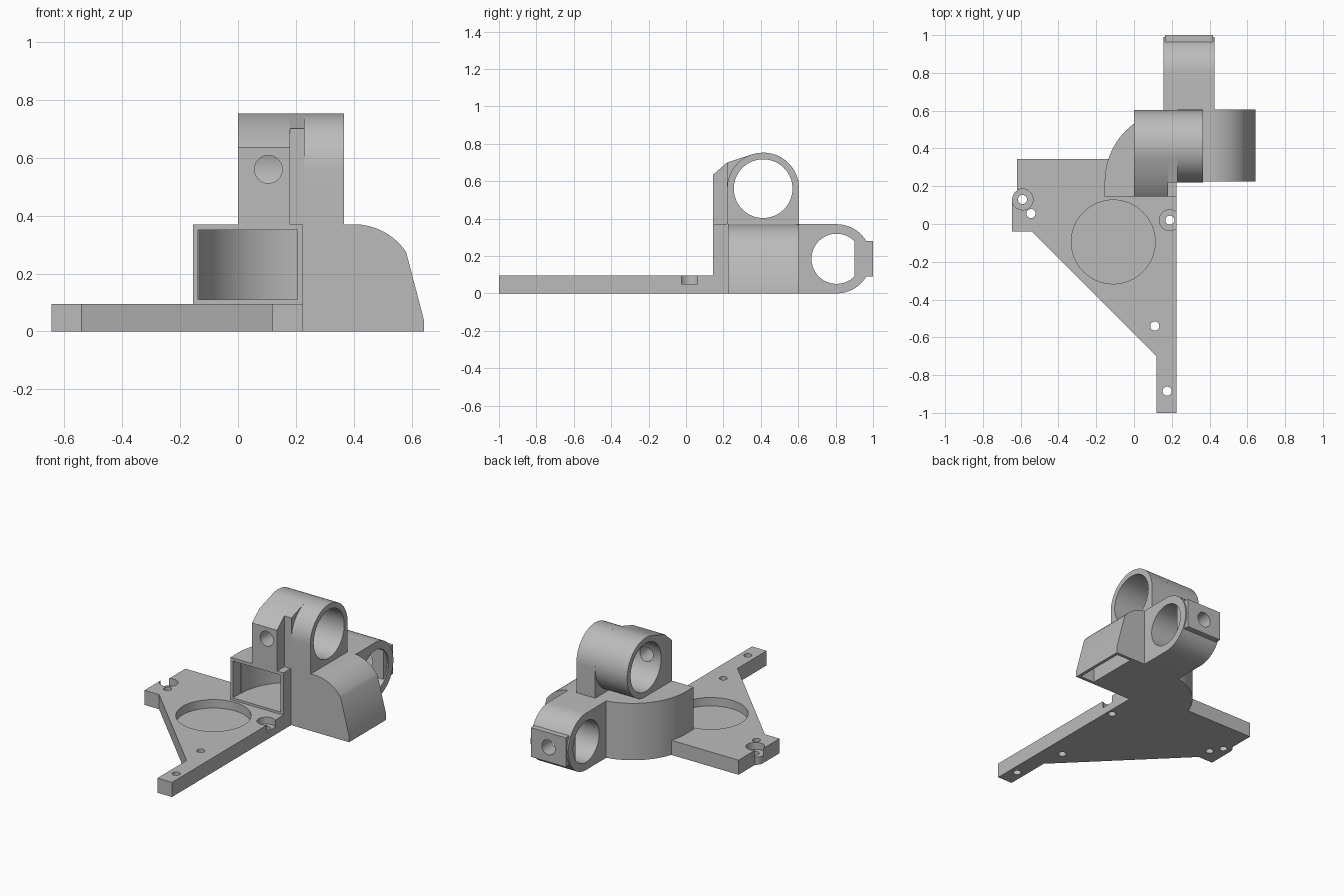
import bpy, bmesh
from math import sin, cos, radians
from mathutils import Vector

if "Cube" in bpy.data.objects:
    bpy.data.objects.remove(bpy.data.objects["Cube"], do_unlink=True)

grey = bpy.data.materials.new("plain grey")
grey.use_nodes = True
grey.diffuse_color = (0.5, 0.5, 0.5, 1)
grey.node_tree.nodes["Principled BSDF"].inputs["Base Color"].default_value = (0.5, 0.5, 0.5, 1)


def arc(cx, cy, r, start, end, n=24):
    """Points on an arc, angles in degrees."""
    angles = [radians(start + (end - start) * i / n) for i in range(n + 1)]
    return [(cx + r * cos(a), cy + r * sin(a)) for a in angles]


def prism(name, points, axis, low, high):
    """Extrude an outline along x (y,z points), y (x,z points) or z (x,y points)."""
    def place(p, d):
        return Vector({"x": (d, *p), "y": (p[0], d, p[1]), "z": (*p, d)}[axis])
    bm = bmesh.new()
    face = bm.faces.new([bm.verts.new(place(p, low)) for p in points])
    new = bmesh.ops.extrude_face_region(bm, geom=[face])["geom"]
    shift = place((0, 0), high - low)
    bmesh.ops.translate(bm, vec=shift, verts=[v for v in new if isinstance(v, bmesh.types.BMVert)])
    bmesh.ops.recalc_face_normals(bm, faces=bm.faces)
    mesh = bpy.data.meshes.new(name)
    bm.to_mesh(mesh)
    bm.free()
    mesh.materials.append(grey)
    obj = bpy.data.objects.new(name, mesh)
    bpy.context.collection.objects.link(obj)
    return obj


def rod(centre, r, axis, low, high, n=48):
    return prism("cutter", arc(*centre, r, 0, 360, n)[:-1], axis, low, high)


def box_outline(x0, x1, y0, y1):
    return [(x0, y0), (x1, y0), (x1, y1), (x0, y1)]


def cut(obj, *cutters):
    for c in cutters:
        mod = obj.modifiers.new("cut", "BOOLEAN")
        mod.operation, mod.solver, mod.object = "DIFFERENCE", "EXACT", c
        with bpy.context.temp_override(object=obj, active_object=obj, selected_objects=[obj]):
            bpy.ops.object.modifier_apply(modifier=mod.name)


def discard(*cutters):
    for c in cutters:
        bpy.data.objects.remove(c, do_unlink=True)


# Main dimensions
EDGE, TOP, PLATE = 0.225, 0.37, 0.095
FRONT, BACK = 0.145, 0.605
duct = (EDGE, 0.225)
bore = (0.4125, 0.56)
rear = (0.805, 0.185)

# Mounting plate, fitted around the curved duct housing
outline = [(EDGE, FRONT), (EDGE, -1), (0.12, -1), (0.12, -0.7), (-0.54, -0.04), (-0.645, -0.04)]
outline += arc(-0.59, 0.13, 0.055, 180, 123, 8)
outline += [(-0.62, 0.345)] + arc(*duct, 0.38, 161.6, 180, 8) + [(-0.155, FRONT)]
plate = prism("mounting_plate", outline, "z", 0, PLATE)
cutters = [rod(c, 0.024, "z", -0.1, 0.2, 24) for c in
           [(-0.59, 0.13), (-0.545, 0.055), (0.19, 0.02), (0.11, -0.54), (0.175, -0.885)]]
cutters += [rod(c, 0.0555, "z", 0.05, 0.2, 32) for c in [(-0.59, 0.13), (0.19, 0.02)]]
cutters.append(rod((-0.11, -0.095), 0.222, "z", 0.04, 0.2, 64))
cut(plate, *cutters)
discard(*cutters)

# Curved duct housing, open at the front and towards the nozzle
housing = prism("duct_housing", [(-0.155, FRONT), (EDGE, FRONT)] + arc(*duct, 0.38, 90, 180, 32),
                "z", 0, TOP)
hollow = prism("cutter", [(-0.138, 0.1), (0.205, 0.1), (0.205, 0.245), (0.26, 0.245), (0.26, 0.585)]
               + arc(*duct, 0.36, 90, 180, 32)[1:] + [(-0.138, 0.225)], "z", 0.11, 0.35)
cut(housing, hollow)
discard(hollow)

# Downward air nozzle with a slot underneath
nozzle = prism("air_nozzle", [(EDGE, 0), (EDGE, TOP)] + arc(0.4, 0.152, 0.218, 90, 34, 16)
               + [(0.642, 0.04), (0.642, 0)], "y", 0.225, BACK)
hollow = prism("cutter", [(0.2, 0.11), (0.2, 0.35)] + arc(0.4, 0.152, 0.198, 90, 34, 16)
               + [(0.622, 0.04), (0.622, -0.05), (0.52, -0.05), (0.52, 0.11)], "y", 0.245, 0.585)
cut(nozzle, hollow)
discard(hollow)

# Upper rod clamp: fixing block, ring with flat cheek, and upright ring
slope = [(0.22, 0.70), (0.35, 0.742)]
ring = arc(*bore, 0.1925, 105, -90, 40)
upper = [
    prism("clamp_fixing_block", [(FRONT, TOP), (FRONT, 0.635)] + slope + ring, "x", 0, 0.18),
    prism("clamp_cheek", [(0.22, TOP)] + slope + ring, "x", 0.18, 0.23),
    prism("clamp_upright", [(0.22, TOP)] + arc(*bore, 0.1925, 180, 0, 36) + [(BACK, TOP)],
          "x", 0.23, 0.366),
]
cutters = [rod(bore, 0.157, "x", -0.1, 0.5, 64), rod((0.105, 0.56), 0.048, "y", 0.1, 0.4, 32)]
for part in upper:
    cut(part, cutters[0])
cut(upper[0], cutters[1])
discard(*cutters)

# Rear rod clamp with a flat screw pad
clamp = prism("rear_clamp", [(0.59, 0)] + arc(*rear, 0.185, -90, 90, 36) + [(0.59, TOP)],
              "x", 0.155, 0.425)
pad = prism("rear_screw_pad", box_outline(0.165, 0.417, 0.09, 0.28), "y", 0.9, 1.0)
cutters = [rod(rear, 0.134, "x", 0, 0.6, 64), rod((0.29, 0.185), 0.048, "y", 0.8, 1.1, 32)]
cut(clamp, *cutters)
cut(pad, cutters[1])
discard(*cutters)

# Smooth the curved walls and keep the edges crisp
bpy.ops.object.select_all(action="DESELECT")
for obj in [plate, housing, nozzle, clamp, pad] + upper:
    obj.select_set(True)
    bpy.context.view_layer.objects.active = obj
bpy.ops.object.shade_smooth_by_angle(angle=radians(25))
